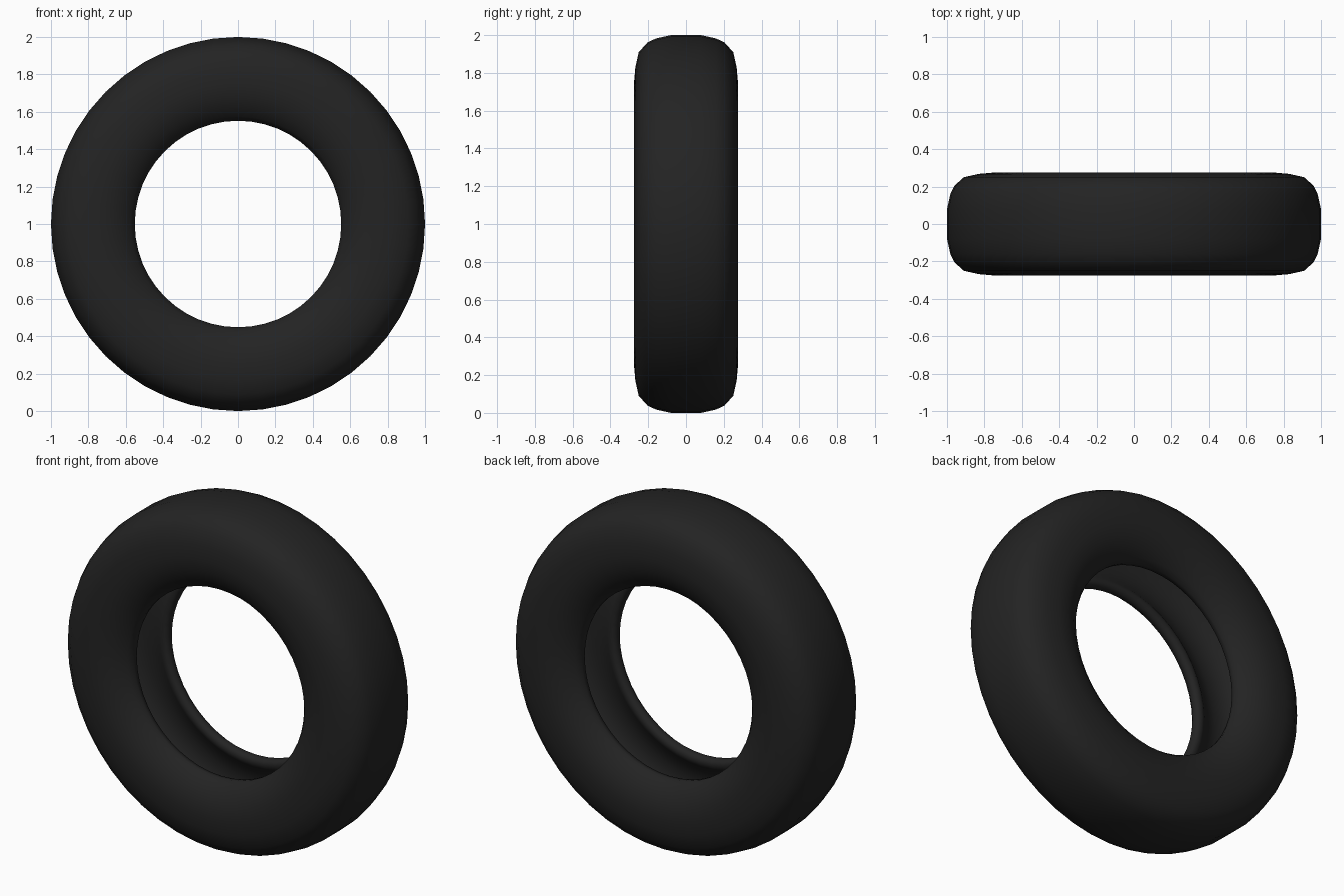
import bpy, bmesh, math
from mathutils import Matrix, Vector

cube = bpy.data.objects.get("Cube")
if cube:
    bpy.data.objects.remove(cube, do_unlink=True)

# Black rubber
rubber = bpy.data.materials.new("black rubber")
rubber.use_nodes = True
colour = (0.017, 0.017, 0.017, 1)
rubber.diffuse_color = colour
bsdf = next(n for n in rubber.node_tree.nodes if n.type == 'BSDF_PRINCIPLED')
bsdf.inputs["Base Color"].default_value = colour
bsdf.inputs["Roughness"].default_value = 0.8

# Half cross-section as (radius, width): tread, sidewall, bead, hollow inside
half = [(1.0, 0.0), (1.0, 0.08), (0.982, 0.16), (0.96, 0.205), (0.91, 0.25),
        (0.83, 0.268), (0.75, 0.275), (0.68, 0.265), (0.62, 0.24),
        (0.575, 0.205), (0.552, 0.175), (0.555, 0.145), (0.58, 0.13),
        (0.61, 0.145), (0.66, 0.185), (0.74, 0.215), (0.83, 0.21),
        (0.90, 0.17), (0.935, 0.09), (0.94, 0.0)]
section = half + [(r, -w) for r, w in reversed(half[1:-1])]
SEGMENTS = 48
CENTRE = Vector((0, 0, 1))


def revolve(name, points, segments):
    """Sweep a closed section around the axle, which lies along y."""
    bm = bmesh.new()
    rings = []
    for i in range(segments):
        turn = Matrix.Rotation(math.tau * i / segments, 3, 'Y')
        rings.append([bm.verts.new(CENTRE + turn @ Vector((r, w, 0)))
                      for r, w in points])
    n = len(points)
    for i, a in enumerate(rings):
        b = rings[(i + 1) % segments]
        for j in range(n):
            k = (j + 1) % n
            bm.faces.new((a[j], a[k], b[k], b[j]))
    bmesh.ops.recalc_face_normals(bm, faces=bm.faces)
    mesh = bpy.data.meshes.new(name)
    bm.to_mesh(mesh)
    bm.free()
    obj = bpy.data.objects.new(name, mesh)
    bpy.context.collection.objects.link(obj)
    return obj


# Tyre
tyre = revolve("tyre", section, SEGMENTS)
tyre.data.materials.append(rubber)
bpy.ops.object.select_all(action='DESELECT')
tyre.select_set(True)
bpy.context.view_layer.objects.active = tyre
bpy.ops.object.shade_smooth_by_angle(angle=math.radians(60))
